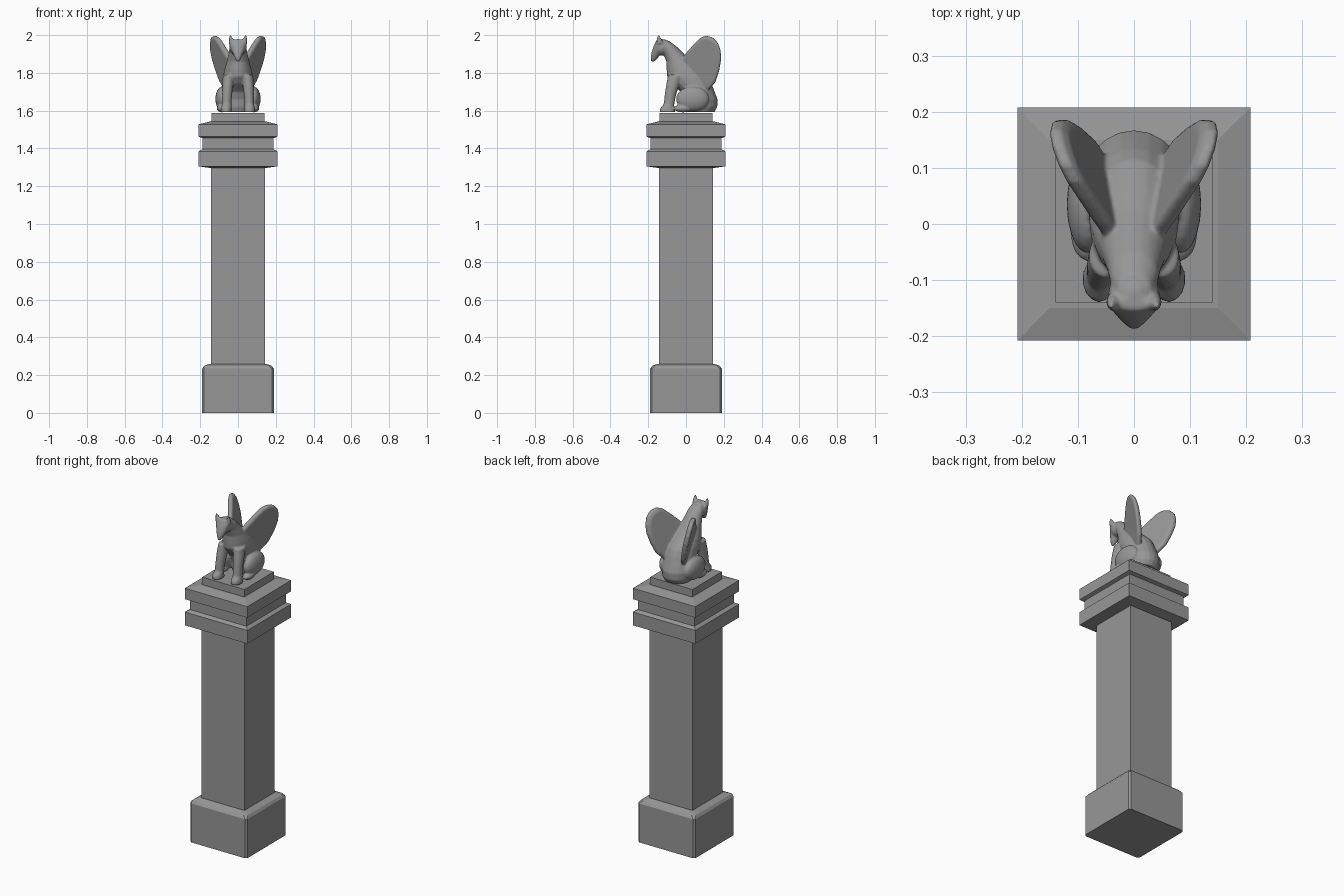
import bpy, bmesh, math
from mathutils import Vector, Matrix

stone = bpy.data.materials.new("grey_stone")
stone.diffuse_color = (0.31, 0.31, 0.31, 1)


def make_object(name, bm):
    bmesh.ops.recalc_face_normals(bm, faces=bm.faces)
    mesh = bpy.data.meshes.new(name)
    bm.to_mesh(mesh)
    bm.free()
    mesh.materials.append(stone)
    obj = bpy.data.objects.new(name, mesh)
    bpy.context.collection.objects.link(obj)
    return obj


def loft(bm, rings):
    """Skin a list of equally long point rings and cap both ends."""
    loops = [[bm.verts.new(p) for p in r] for r in rings]
    n = len(loops[0])
    for a, b in zip(loops, loops[1:]):
        for i in range(n):
            bm.faces.new((a[i], a[(i + 1) % n], b[(i + 1) % n], b[i]))
    bm.faces.new(loops[0][::-1])
    bm.faces.new(loops[-1])


def square_stack(name, profile, bevel=0):
    """Square block from (half width, height) pairs."""
    bm = bmesh.new()
    loft(bm, [[(h * sx, h * sy, z) for sx, sy in ((-1, -1), (1, -1), (1, 1), (-1, 1))]
              for h, z in profile])
    if bevel:
        edges = [e for e in bm.edges
                 if abs(e.verts[0].co.z - e.verts[1].co.z) > 0.1 or e.verts[0].co.z > 0.2
                 and e.verts[1].co.z > 0.2 and abs(e.verts[0].co.x) > 0.18]
        bmesh.ops.bevel(bm, geom=edges, offset=bevel, segments=1, affect='EDGES')
    return make_object(name, bm)


# Pillar
square_stack("pillar_base", [(0.19, 0), (0.19, 0.245), (0.15, 0.26)], 0.011)
square_stack("pillar_shaft", [(0.143, 0.25), (0.143, 1.31)])
square_stack("capital", [(0.15, 1.297), (0.208, 1.305), (0.208, 1.385), (0.188, 1.397),
                         (0.188, 1.455), (0.208, 1.462), (0.208, 1.528), (0.15, 1.542)])
square_stack("statue_plinth", [(0.14, 1.535), (0.14, 1.587)])

# Seated winged beast, collected in one mesh and fused by a remesh
bm = bmesh.new()


def tube(sections, n=20):
    """Horizontal elliptic sections: x, y, z, rx, ry."""
    loft(bm, [[(x + rx * math.cos(2 * math.pi * i / n),
                y + ry * math.sin(2 * math.pi * i / n), z) for i in range(n)]
              for x, y, z, rx, ry in sections])


def blob(centre, radii):
    bmesh.ops.create_uvsphere(bm, u_segments=20, v_segments=12, radius=1,
                              matrix=Matrix.Translation(centre) @ Matrix.Diagonal((*radii, 1)))


def wing(side):
    """Tilted leaf-shaped slab from a side outline in (y, z)."""
    outline = [(-0.02, 1.74), (-0.035, 1.86), (0.0, 1.905), (0.045, 1.955), (0.075, 1.985),
               (0.105, 1.997), (0.14, 1.988), (0.168, 1.96), (0.183, 1.92), (0.186, 1.87),
               (0.175, 1.81), (0.155, 1.75), (0.12, 1.71), (0.06, 1.70)]
    rings = []
    for off, shrink in ((-0.017, 0.9), (-0.009, 1), (0.009, 1), (0.017, 0.9)):
        ring = []
        for y, z in outline:
            y, z = 0.08 + (y - 0.08) * shrink, 1.85 + (z - 1.85) * shrink
            x = 0.032 + 0.42 * y + 0.23 * (z - 1.8) + off
            ring.append((side * x, y, z))
        rings.append(ring)
    loft(bm, rings)


# Torso and neck
tube([(0, 0.075, 1.592, 0.075, 0.075), (0, 0.078, 1.62, 0.085, 0.088),
      (0, 0.077, 1.66, 0.088, 0.09), (0, 0.062, 1.70, 0.085, 0.09),
      (0, 0.03, 1.745, 0.082, 0.105), (0, 0.008, 1.78, 0.08, 0.108),
      (0, -0.015, 1.82, 0.072, 0.088), (0, -0.038, 1.86, 0.06, 0.066),
      (0, -0.065, 1.90, 0.05, 0.055), (0, -0.095, 1.94, 0.043, 0.045),
      (0, -0.118, 1.97, 0.03, 0.028)])
# Head, brow and hooked muzzle
blob((0, -0.125, 1.935), (0.046, 0.044, 0.044))
tube([(0, -0.176, 1.86, 0.006, 0.009), (0, -0.168, 1.88, 0.017, 0.020),
      (0, -0.155, 1.91, 0.031, 0.027), (0, -0.146, 1.945, 0.042, 0.024),
      (0, -0.142, 1.97, 0.042, 0.016), (0, -0.142, 1.978, 0.034, 0.010)])
for s in (-1, 1):
    # Ears
    tube([(s * 0.034, -0.138, 1.955, 0.016, 0.018), (s * 0.038, -0.142, 1.98, 0.010, 0.012),
          (s * 0.041, -0.147, 2.001, 0.003, 0.004)])
    # Front legs and paws
    tube([(s * 0.062, -0.098, 1.592, 0.03, 0.042), (s * 0.062, -0.099, 1.612, 0.028, 0.038),
          (s * 0.06, -0.090, 1.635, 0.025, 0.028), (s * 0.058, -0.083, 1.68, 0.026, 0.030),
          (s * 0.055, -0.072, 1.73, 0.029, 0.034), (s * 0.05, -0.055, 1.79, 0.030, 0.04)])
    # Haunches and hind paws
    blob((s * 0.082, 0.035, 1.662), (0.038, 0.088, 0.066))
    blob((s * 0.085, -0.015, 1.612), (0.028, 0.05, 0.021))
    wing(s)

beast = make_object("winged_beast_statue", bm)
remesh = beast.modifiers.new("fuse", 'REMESH')
remesh.mode = 'VOXEL'
remesh.voxel_size = 0.0045
remesh.use_smooth_shade = True
smooth = beast.modifiers.new("soften", 'SMOOTH')
smooth.factor = 0.5
smooth.iterations = 5
